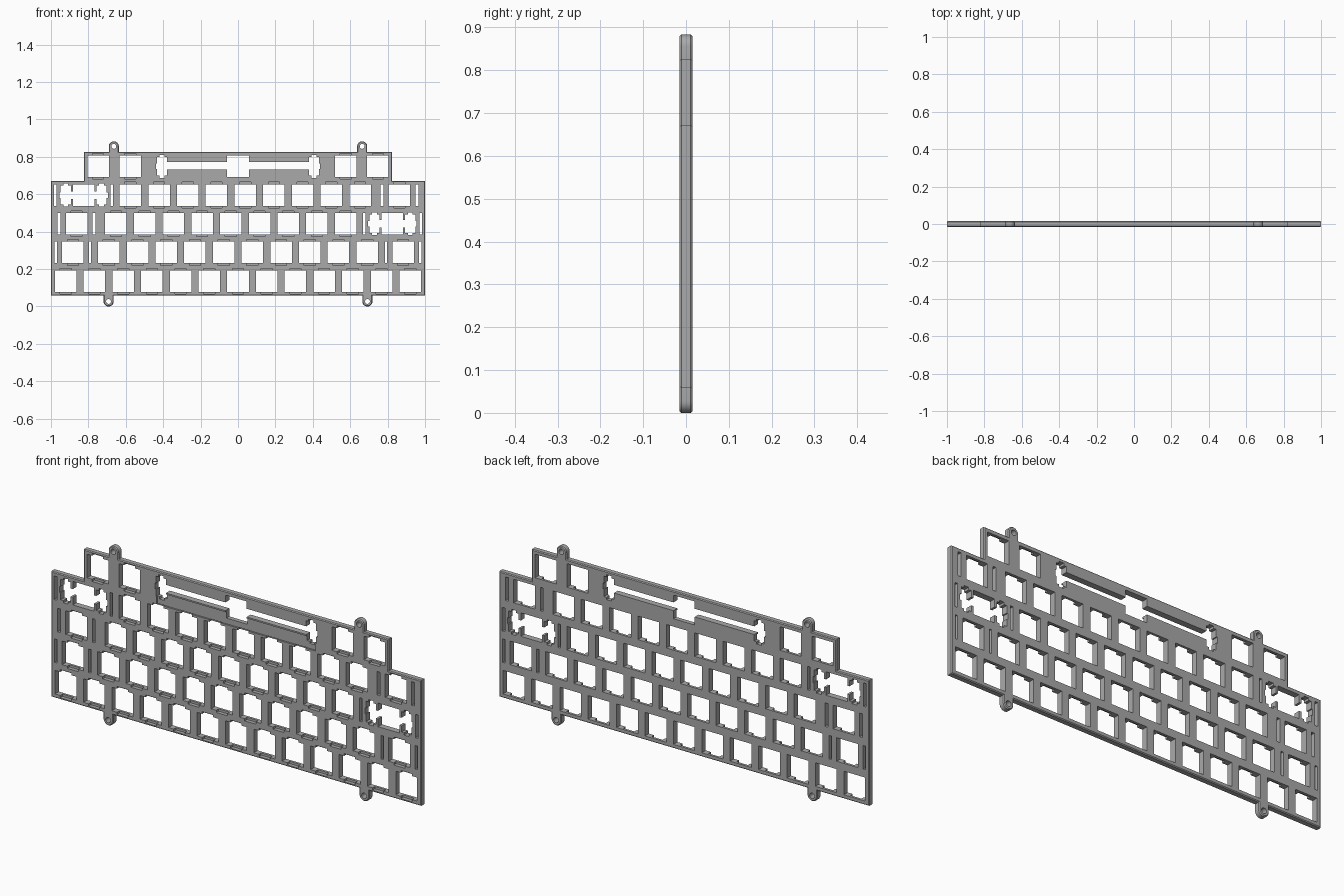
import bpy, bmesh, math
from mathutils import Matrix, Vector

if "Cube" in bpy.data.objects:
    bpy.data.objects.remove(bpy.data.objects["Cube"], do_unlink=True)

U = 0.1535                                  # key pitch
HALF = 0.015                                # half plate thickness
HOLE = 0.115                                # switch opening
ROWS = [0.0585 + U * (i + 0.5) for i in range(5)]

metal = bpy.data.materials.new("plate_grey")
metal.use_nodes = True
GREY = (0.4, 0.4, 0.4, 1)
metal.diffuse_color = GREY
metal.node_tree.nodes["Principled BSDF"].inputs["Base Color"].default_value = GREY


def make_object(name, bm):
    mesh = bpy.data.meshes.new(name)
    bmesh.ops.recalc_face_normals(bm, faces=bm.faces)
    bm.to_mesh(mesh)
    bm.free()
    mesh.materials.append(metal)
    ob = bpy.data.objects.new(name, mesh)
    bpy.context.collection.objects.link(ob)
    return ob


def box(bm, x, z, w, h, y0=-0.05, y1=0.05):
    size = Matrix.Diagonal((w, y1 - y0, h, 1))
    bmesh.ops.create_cube(bm, size=1, matrix=Matrix.Translation((x, (y0 + y1) / 2, z)) @ size)


def front_recess(bm, x, z, w, h, depth):
    box(bm, x, z, w, h, -0.05, depth - HALF)


def tab(x, z_edge, z_mid, r=0.027):
    # Rounded ear, listed left to right for upper ears and right to left for lower ones
    s = 1 if z_mid > z_edge else -1
    arc = [(x - s * r * math.cos(math.pi * i / 16), z_mid + s * r * math.sin(math.pi * i / 16))
           for i in range(17)]
    return [(x - s * r, z_edge)] + arc + [(x + s * r, z_edge)]


# Stepped plate outline with four screw ears
LOW, STEP, TOP = 0.0585, 0.672, 0.826
ears = [(-0.664, 0.856), (0.664, 0.856), (0.692, 0.027), (-0.692, 0.027)]
outline = [(-1, LOW), (-1, STEP), (-0.824, STEP), (-0.824, TOP)]
outline += tab(ears[0][0], TOP, ears[0][1]) + tab(ears[1][0], TOP, ears[1][1])
outline += [(0.824, TOP), (0.824, STEP), (1, STEP), (1, LOW)]
outline += tab(ears[2][0], LOW, ears[2][1]) + tab(ears[3][0], LOW, ears[3][1])

bm = bmesh.new()
face = bm.faces.new([bm.verts.new((x, -HALF, z)) for x, z in outline])
ext = bmesh.ops.extrude_face_region(bm, geom=[face])
bmesh.ops.translate(bm, vec=Vector((0, 2 * HALF, 0)),
                    verts=[v for v in ext["geom"] if isinstance(v, bmesh.types.BMVert)])
rims = [e for e in bm.edges if abs(e.verts[0].co.y - e.verts[1].co.y) < 1e-5]
bmesh.ops.bevel(bm, geom=rims, offset=0.004, segments=1, affect='EDGES')
plate = make_object("key_plate", bm)

through = bmesh.new()
recess = bmesh.new()


def switch(x, z):
    # Square opening with clip pockets above and below
    box(through, x, z, HOLE, HOLE)
    front_recess(recess, x, z, 0.06, HOLE + 0.022, 0.018)


def stabilizer(x, z, offset):
    for s in (-1, 1):
        cx = x + s * offset
        box(through, cx, z, 0.054, 0.1)
        box(through, cx, z, 0.026, 0.122)
        box(through, cx + s * 0.01, z, 0.046, 0.03)


def slots(x, z, offset, width):
    for s in (-1, 1):
        box(through, x + s * offset, z, width, HOLE)


# Single width keys: row, first centre, count
for row, first, count in [(0, -6, 13), (1, -4.5, 10), (2, -4.25, 9), (3, -3.75, 9)]:
    for i in range(count):
        switch((first + i) * U, ROWS[row])
for s in (-1, 1):
    for c in (3.75, 4.875):
        switch(s * c * U, ROWS[4])
    # One and a half width keys
    switch(s * 5.75 * U, ROWS[1])
    slots(s * 5.75 * U, ROWS[1], 0.092, 0.012)
    # Wide end keys with relief slots, one per side
    z = ROWS[2] if s < 0 else ROWS[3]
    switch(s * 5.625 * U, z)
    slots(s * 5.625 * U, z, 0.094, 0.016)
    # Stabilised keys, one per side
    x, z = s * 5.375 * U, ROWS[3] if s < 0 else ROWS[2]
    box(through, x, z, HOLE, HOLE)
    stabilizer(x, z, 0.096)
    box(through, x, z, 0.19, 0.04)
    slots(x, z, 0.151, 0.014)

# Long bar key with its wire channel
box(through, 0, ROWS[4], HOLE, HOLE)
stabilizer(0, ROWS[4], 0.406)
box(through, 0, ROWS[4] + 0.002, 0.8, 0.04)
front_recess(recess, 0, 0.694, 0.86, 0.06, 0.008)

# Screw holes
for x, z in ears:
    bmesh.ops.create_cone(through, cap_ends=True, segments=24, radius1=0.013, radius2=0.013, depth=0.1,
                          matrix=Matrix.Translation((x, 0, z)) @ Matrix.Rotation(math.pi / 2, 4, 'X'))

# Cut everything out of the plate
bpy.context.view_layer.objects.active = plate
for name, cut in (("through_cutter", through), ("recess_cutter", recess)):
    cutter = make_object(name, cut)
    cutter.hide_render = True
    mod = plate.modifiers.new(name, 'BOOLEAN')
    mod.operation, mod.solver, mod.use_self, mod.object = 'DIFFERENCE', 'EXACT', True, cutter
    bpy.ops.object.modifier_apply(modifier=mod.name)
    bpy.data.objects.remove(cutter, do_unlink=True)

plate.select_set(True)
bpy.ops.object.shade_smooth_by_angle(angle=math.radians(25))
